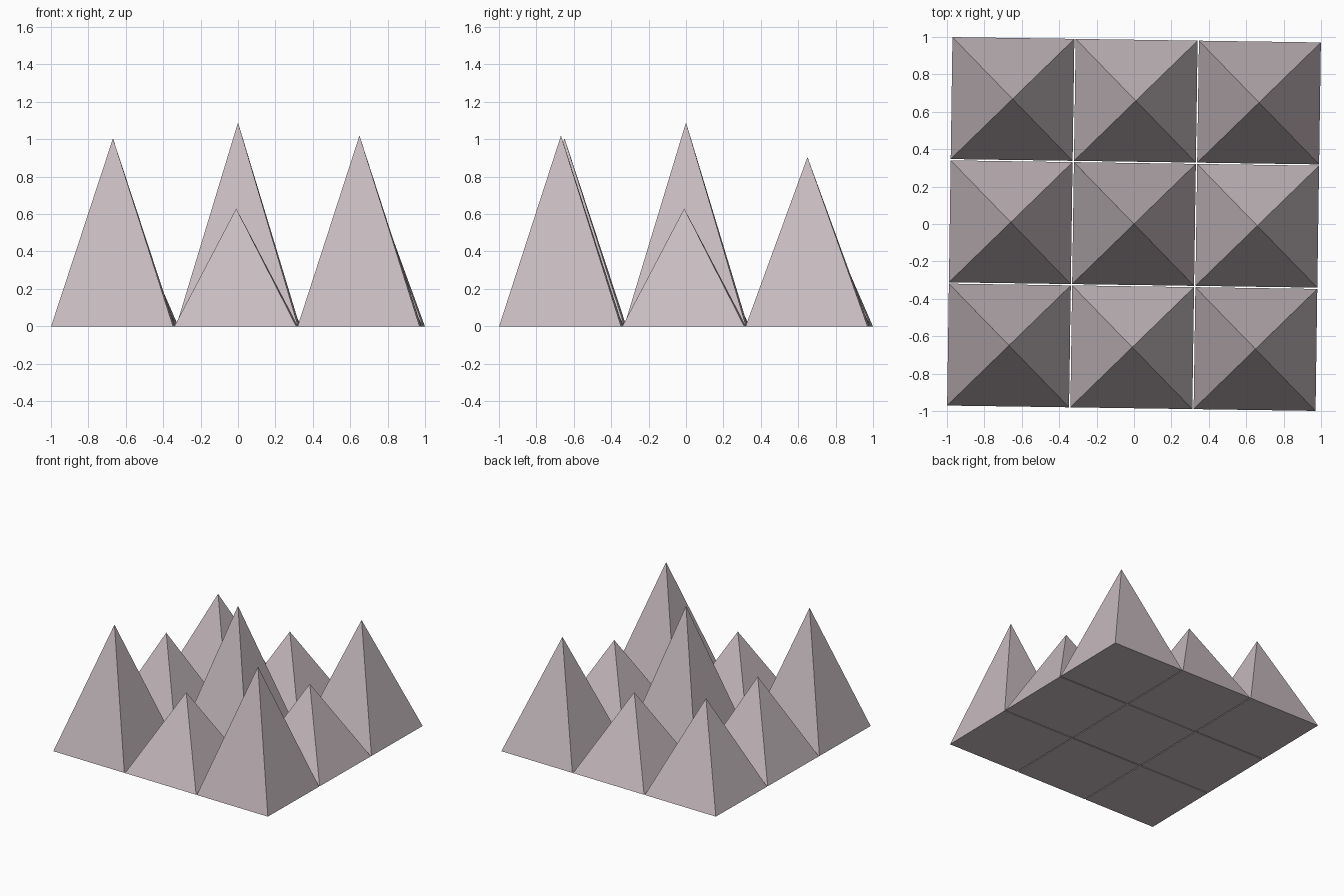
import bpy
import math
from mathutils import Matrix

cube = bpy.data.objects.get("Cube")
if cube:
    bpy.data.objects.remove(cube, do_unlink=True)

PITCH = 0.659
SIDE = 0.652
TURN = Matrix.Rotation(math.radians(-0.83), 4, 'Z')

# Single pale stone colour
stone = bpy.data.materials.new("pale_mauve_stone")
stone.use_nodes = True
colour = (0.58, 0.505, 0.53, 1)
stone.diffuse_color = colour
stone.node_tree.nodes["Principled BSDF"].inputs["Base Color"].default_value = colour


def pyramid(name, column, row, height):
    """Four-sided closed pyramid standing on the ground in one grid cell."""
    bpy.ops.mesh.primitive_cone_add(
        vertices=4, radius1=SIDE / math.sqrt(2), radius2=0, depth=height)
    obj = bpy.context.object
    obj.name = name
    obj.data.transform(Matrix.Rotation(math.pi / 4, 4, 'Z'))
    obj.matrix_world = TURN @ Matrix.Translation(
        (column * PITCH, row * PITCH, height / 2))
    obj.data.materials.append(stone)


# Peak heights by row, each listed from -x to +x
rows = {
    "front": (-1, (1.005, 0.63, 1.02)),
    "middle": (0, (0.69, 1.09, 0.63)),
    "back": (1, (0.76, 0.63, 0.905)),
}
for row_name, (row, heights) in rows.items():
    for column, side, height in zip((-1, 0, 1), ("right", "centre", "left"), heights):
        pyramid(f"{row_name}_{side}_pyramid", column, row, height)
